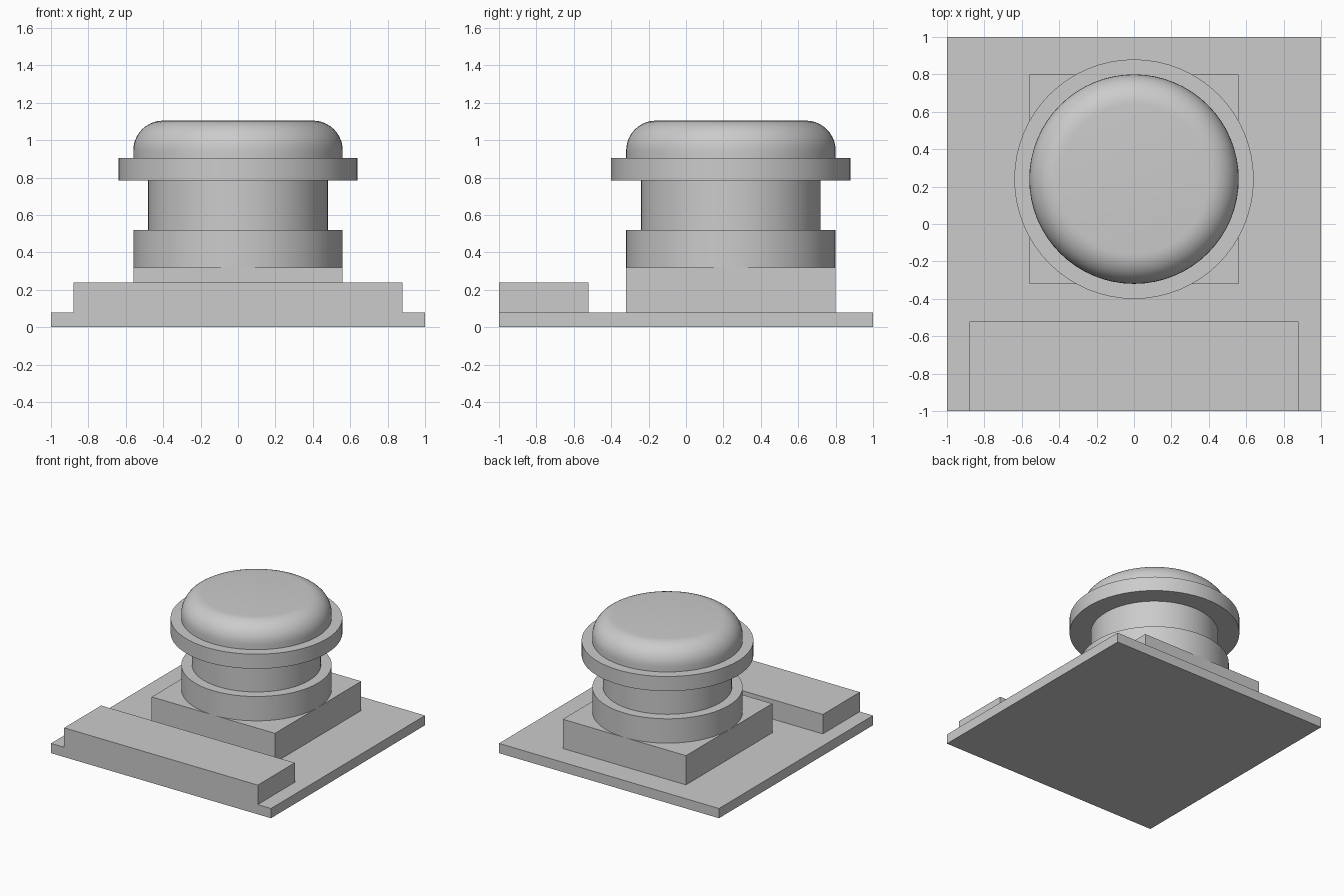
import bpy
import math
from mathutils import Matrix, Vector
import bmesh

cube = bpy.data.objects.get("Cube")
if cube:
    bpy.data.objects.remove(cube, do_unlink=True)

GREY = (0.60, 0.60, 0.60, 1.0)
AXIS_Y = 0.24

material = bpy.data.materials.new("plain grey")
material.use_nodes = True
material.diffuse_color = GREY
material.node_tree.nodes["Principled BSDF"].inputs["Base Color"].default_value = GREY


def finish(name, bm):
    bmesh.ops.recalc_face_normals(bm, faces=bm.faces)
    mesh = bpy.data.meshes.new(name)
    bm.to_mesh(mesh)
    bm.free()
    mesh.materials.append(material)
    obj = bpy.data.objects.new(name, mesh)
    bpy.context.collection.objects.link(obj)
    return obj


def box(name, low, high):
    low, high = Vector(low), Vector(high)
    bm = bmesh.new()
    matrix = Matrix.Translation((low + high) / 2) @ Matrix.Diagonal((high - low).to_4d())
    bmesh.ops.create_cube(bm, size=1, matrix=matrix)
    return finish(name, bm)


def turned(name, profile, sides=64):
    """Revolve (radius, height) points round the button axis and cap both ends."""
    bm = bmesh.new()
    rings = []
    for radius, z in profile:
        angles = [math.tau * i / sides for i in range(sides)]
        rings.append([bm.verts.new((radius * math.cos(a), AXIS_Y + radius * math.sin(a), z))
                      for a in angles])
    for lower, upper in zip(rings, rings[1:]):
        for i in range(sides):
            j = (i + 1) % sides
            bm.faces.new((lower[i], lower[j], upper[j], upper[i]))
    bm.faces.new(rings[0][::-1])
    bm.faces.new(rings[-1])
    obj = finish(name, bm)
    bpy.ops.object.select_all(action="DESELECT")
    obj.select_set(True)
    bpy.context.view_layer.objects.active = obj
    bpy.ops.object.shade_smooth_by_angle(angle=math.radians(35))
    return obj


# Square plate with a front bar and a raised pedestal
box("base_plate", (-1, -1, 0), (1, 1, 0.08))
box("front_bar", (-0.88, -1, 0.08), (0.88, -0.52, 0.24))
box("pedestal", (-0.56, AXIS_Y - 0.56, 0.08), (0.56, AXIS_Y + 0.56, 0.32))

# Round stem of stacked discs
turned("lower_collar", [(0.56, 0.32), (0.56, 0.52)])
turned("neck", [(0.48, 0.52), (0.48, 0.785)])
turned("flange", [(0.64, 0.785), (0.64, 0.905)])

# Cap with a rounded top edge
ROUND = 0.16
TOP = 1.105
STEPS = 10
arc = [math.pi / 2 * i / STEPS for i in range(STEPS + 1)]
turned("rounded_cap", [(0.56, 0.905)] + [
    (0.40 + ROUND * math.cos(a), TOP - ROUND + ROUND * math.sin(a)) for a in arc])
